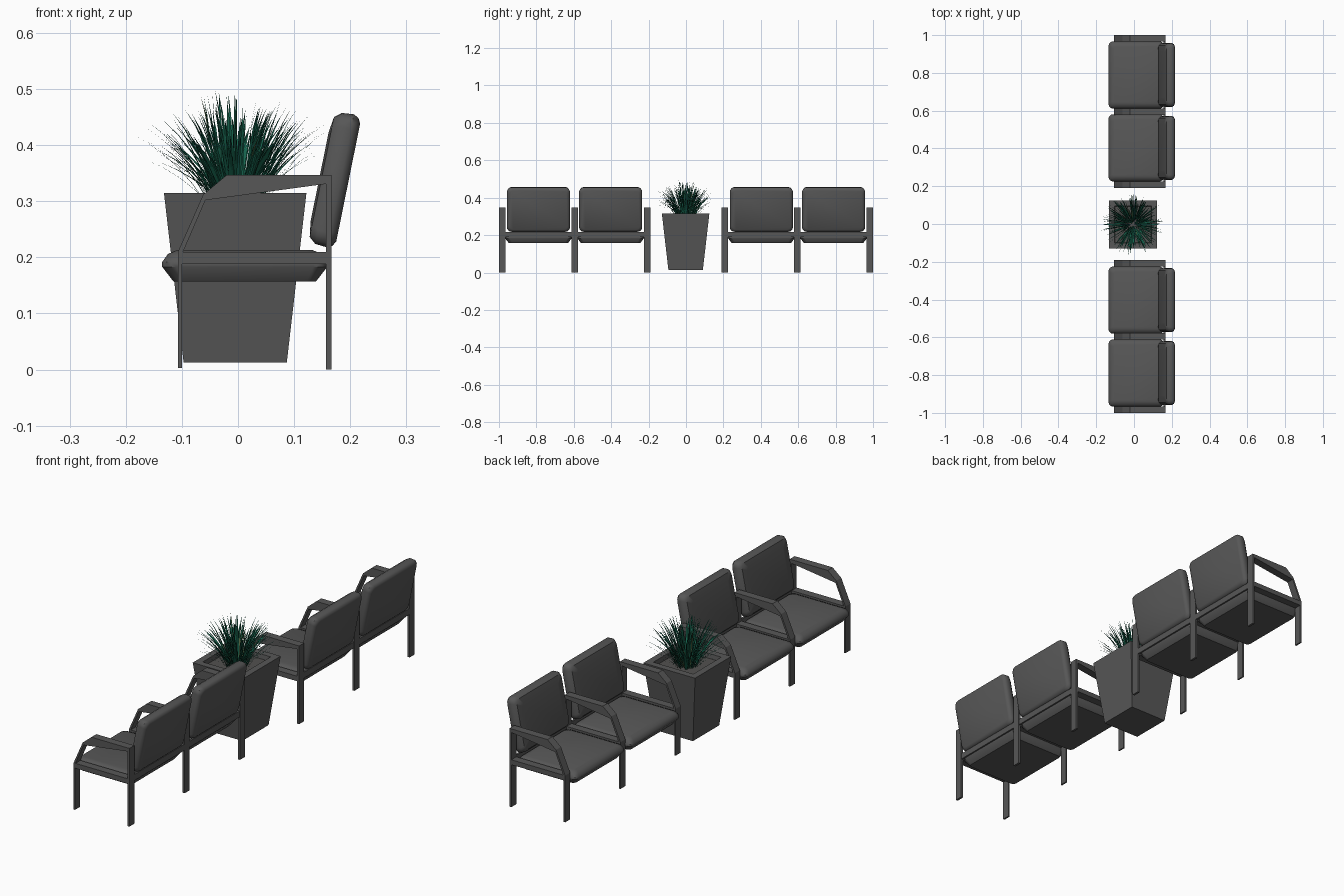
import bpy, bmesh, math, random
from mathutils import Vector

if "Cube" in bpy.data.objects:
    bpy.data.objects.remove(bpy.data.objects["Cube"])

random.seed(7)


def material(name, rgb):
    m = bpy.data.materials.new(name)
    m.diffuse_color = (*rgb, 1)
    m.use_nodes = True
    m.node_tree.nodes["Principled BSDF"].inputs["Base Color"].default_value = m.diffuse_color
    return m


GREY = material("charcoal grey", (0.095, 0.095, 0.095))
SOIL = material("grey soil", (0.085, 0.083, 0.08))
GREENS = [material("deep green", (0.008, 0.125, 0.075)),
          material("dark green", (0.008, 0.075, 0.045)),
          material("pale green", (0.13, 0.2, 0.08))]


def finish(name, bm, mats, smooth=False, normals=True):
    if normals:
        bmesh.ops.recalc_face_normals(bm, faces=bm.faces)
    me = bpy.data.meshes.new(name)
    bm.to_mesh(me)
    bm.free()
    for m in mats:
        me.materials.append(m)
    ob = bpy.data.objects.new(name, me)
    bpy.context.collection.objects.link(ob)
    if smooth:
        bpy.ops.object.select_all(action='DESELECT')
        ob.select_set(True)
        bpy.context.view_layer.objects.active = ob
        bpy.ops.object.shade_smooth_by_angle(angle=math.radians(40))
    return ob


def loft(bm, rings, cap_start=True, cap_end=True):
    """Skin a list of closed point rings; returns the last cap."""
    vs = [[bm.verts.new(p) for p in ring] for ring in rings]
    for a, b in zip(vs, vs[1:]):
        n = len(a)
        for i in range(n):
            bm.faces.new((a[i], a[(i + 1) % n], b[(i + 1) % n], b[i]))
    if cap_start:
        bm.faces.new(vs[0][::-1])
    if cap_end:
        return bm.faces.new(vs[-1])


def extrude_y(bm, profile, y0, y1):
    loft(bm, [[(x, y, z) for x, z in profile] for y in (y0, y1)])


def rect(x0, x1, z0, z1):
    return [(x0, z0), (x1, z0), (x1, z1), (x0, z1)]


def rounded_rect(hu, hv, r, seg=4):
    pts = []
    for k, (su, sv) in enumerate(((1, 1), (-1, 1), (-1, -1), (1, -1))):
        for i in range(seg + 1):
            a = math.pi / 2 * (k + i / seg)
            pts.append((su * (hu - r) + r * math.cos(a), sv * (hv - r) + r * math.sin(a)))
    return pts


def cushion(name, centre, u, v, n, hu, hv, r, layers):
    """Padded slab: rounded rectangles stacked along n, each (offset, inset)."""
    bm = bmesh.new()
    loft(bm, [[centre + u * a + v * b + n * h
               for a, b in rounded_rect(hu - ins, hv - ins, max(r - ins * 0.4, 0.008))]
              for h, ins in layers])
    finish(name, bm, [GREY], smooth=True)


# Leg-and-armrest outline in x, z
ARM = [(-0.107, 0.003), (-0.107, 0.21), (-0.062, 0.312), (-0.02, 0.347),
       (0.167, 0.347), (0.167, 0), (0.157, 0), (0.157, 0.331),
       (-0.058, 0.302), (-0.1, 0.205), (-0.1, 0.003)]
Y = Vector((0, 1, 0))
TILT = math.atan2(0.045, 0.222)
UP = Vector((math.sin(TILT), 0, math.cos(TILT)))
FRONT = Vector((-math.cos(TILT), 0, math.sin(TILT)))

for side, label in ((-1, "near"), (1, "far")):
    # Side frames with armrests and seat rails
    for i, yc in enumerate((0.2075, 0.595, 0.9825)):
        y0, y1 = side * yc - 0.0175, side * yc + 0.0175
        bm = bmesh.new()
        extrude_y(bm, ARM, y0, y1)
        extrude_y(bm, rect(-0.1, 0.157, 0.188, 0.21), y0, y1)
        finish(f"{label}_side_frame_{i + 1}", bm, [GREY])
    # Rear crossbar joining the frames
    bm = bmesh.new()
    extrude_y(bm, rect(0.157, 0.166, 0.19, 0.217), side * 0.595 - 0.385, side * 0.595 + 0.385)
    finish(f"{label}_rear_crossbar", bm, [GREY])
    # Seats and backrests
    for i, yc in enumerate((0.403, 0.789)):
        cushion(f"{label}_seat_{i + 1}", Vector((0.012, side * yc, 0)),
                Y, Vector((1, 0, 0)), Vector((0, 0, 1)), 0.178, 0.147, 0.025,
                [(0.157, 0.02), (0.183, 0), (0.192, 0), (0.206, 0.01), (0.213, 0.026)])
        cushion(f"{label}_backrest_{i + 1}", Vector((0.1945, side * yc, 0.334)),
                Y, UP, FRONT, 0.169, 0.121, 0.026,
                [(-0.002, 0.014), (0.003, 0.005), (0.012, 0), (0.034, 0.002),
                 (0.046, 0.012), (0.05, 0.04)])

# Tapered square planter with a sunken soil bed
PX, PY = -0.005, -0.002


def square(h, z):
    return [(PX + a * h, PY + b * h, z) for a, b in ((-1, -1), (1, -1), (1, 1), (-1, 1))]


bm = bmesh.new()
soil = loft(bm, [square(0.092, 0.013), square(0.127, 0.315),
                 square(0.098, 0.315), square(0.095, 0.295)])
soil.material_index = 1
finish("planter", bm, [GREY, SOIL])


# Grass blades arching outwards from the middle
def blade(bm, phi, reach, top, width, mat, steps=4):
    out = Vector((math.cos(phi), math.sin(phi), 0))
    across = Vector((-out.y, out.x, 0))
    r0 = random.uniform(0, 0.03) + reach * 0.15
    a = Vector((PX, PY, 0.295)) + out * r0
    c = Vector((PX, PY, top)) + out * reach
    b = Vector((PX, PY, 0.295 + (top - 0.295) * 0.7)) + out * (r0 + (reach - r0) * 0.45)
    prev = None
    for i in range(steps + 1):
        t = i / steps
        p = a * (1 - t) ** 2 + b * 2 * t * (1 - t) + c * t * t
        w = width * (0.55 + 0.9 * t) * (1 - t) ** 0.7 / 0.8
        cur = [bm.verts.new(p)] if i == steps else [bm.verts.new(p - across * w / 2),
                                                    bm.verts.new(p + across * w / 2)]
        if prev:
            f = bm.faces.new([prev[0], prev[1]] + cur[::-1])
            f.material_index = mat
        prev = cur


bm = bmesh.new()
for i in range(230):
    reach = 0.165 * random.random() ** 0.55 + 0.005
    top = 0.495 - 2.6 * reach ** 2 + random.uniform(-0.06, 0.012)
    blade(bm, random.uniform(0, math.tau), reach, top, random.uniform(0.004, 0.0075),
          random.choices((0, 1, 2), (14, 5, 1))[0])
# A few broad low leaves
for k in range(6):
    blade(bm, math.pi + k * math.tau / 6, 0.162 if k == 0 else 0.14, 0.405, 0.016, 0)
# Fine stray tips
for k in range(14):
    blade(bm, k * math.tau / 14 + 0.2, random.uniform(0.16, 0.185),
          random.uniform(0.38, 0.45), 0.002, 1)
finish("grass", bm, GREENS, normals=False)
